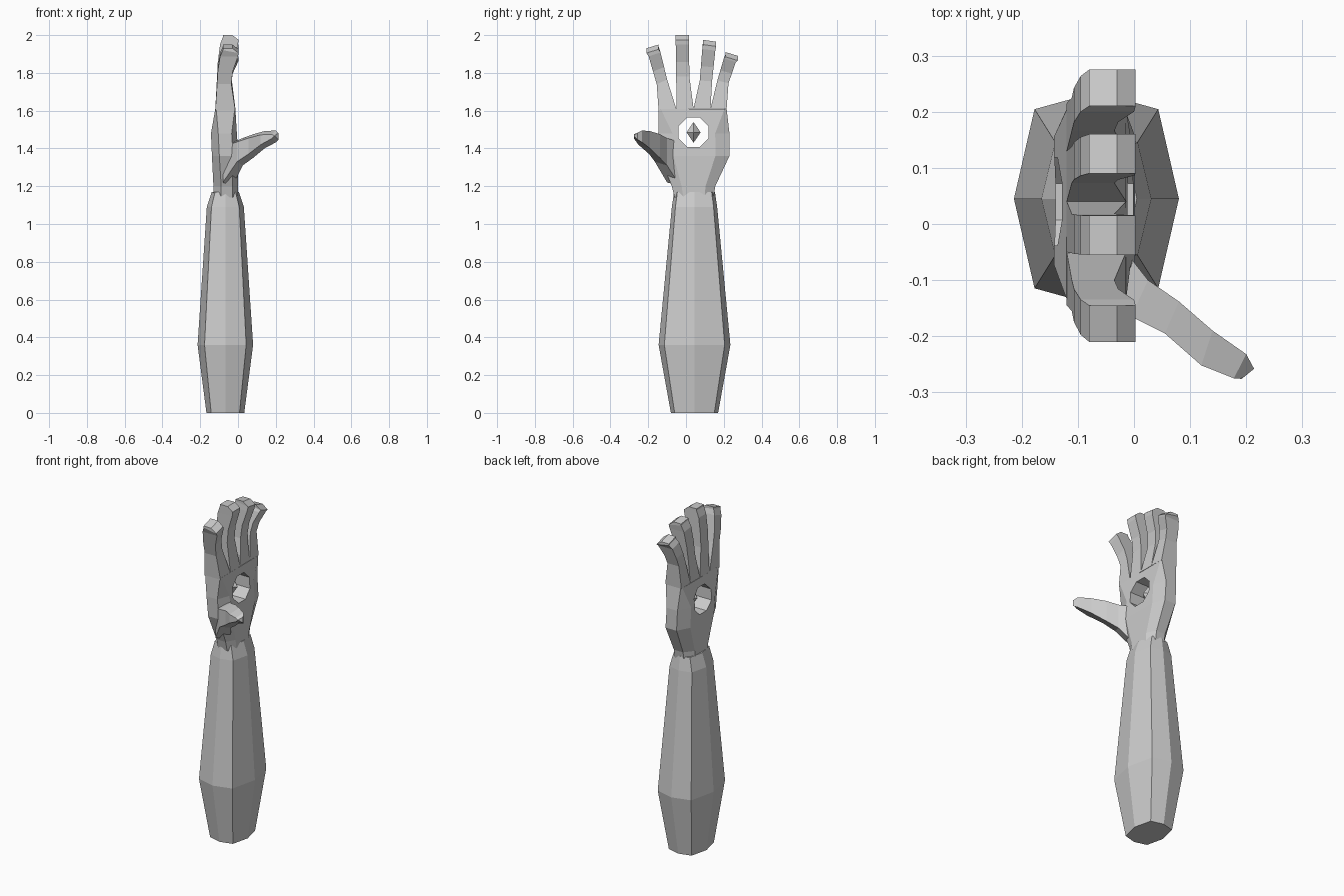
import bpy, bmesh, math
from mathutils import Matrix

if "Cube" in bpy.data.objects:
    bpy.data.objects.remove(bpy.data.objects["Cube"])


def finish(bm, name):
    bmesh.ops.recalc_face_normals(bm, faces=bm.faces)
    mesh = bpy.data.meshes.new(name)
    bm.to_mesh(mesh)
    bm.free()
    obj = bpy.data.objects.new(name, mesh)
    bpy.context.collection.objects.link(obj)
    return obj


def loft(name, rings):
    """Skin a list of equal-length point rings and cap both ends."""
    bm = bmesh.new()
    vs = [[bm.verts.new(p) for p in ring] for ring in rings]
    n = len(vs[0])
    for a, b in zip(vs, vs[1:]):
        for i in range(n):
            j = (i + 1) % n
            bm.faces.new((a[i], a[j], b[j], b[i]))
    bm.faces.new(vs[0])
    bm.faces.new(vs[-1])
    return finish(bm, name)


# Forearm: eight-sided, slightly boxy section
def arm_ring(z, rx, ry):
    unit = [(1, 0), (.75, .84), (0, 1), (-.75, .84),
            (-1, 0), (-.75, -.84), (0, -1), (.75, -.84)]
    return [(-.067 + rx * u, .045 + ry * v, z) for u, v in unit]


loft("forearm", [arm_ring(0, .1, .125), arm_ring(.36, .147, .19),
                 arm_ring(1.09, .098, .12), arm_ring(1.17, .072, .108)])


# Palm: bevelled slab, domed on the back
def palm_ring(z, y0, y1, xb, xf, bevel):
    c, w, d = (y0 + y1) / 2, (y1 - y0) / 2, xf - xb
    k = 1 - bevel
    half = [(xb, k * w), (xb + bevel * d * .7, w),
            (xf - bevel * d * .5, w), (xf, k * w)]
    return [(x, c + v, z) for x, v in half] + \
           [(x, c - v, z) for x, v in reversed(half)]


palm = loft("palm", [palm_ring(1.14, -.06, .145, -.13, 0, .45),
                     palm_ring(1.2, -.075, .155, -.13, 0, .45),
                     palm_ring(1.36, -.14, .23, -.138, .002, .4),
                     palm_ring(1.48, -.147, .23, -.143, -.006, .4),
                     palm_ring(1.61, -.145, .215, -.12, -.014, .06)])

# Hole through the palm
bm = bmesh.new()
bmesh.ops.create_cone(
    bm, cap_ends=True, segments=8, radius1=.085, radius2=.085, depth=.5,
    matrix=Matrix.Translation((-.07, .04, 1.485))
    @ Matrix.Rotation(math.pi / 2, 4, 'Y') @ Matrix.Rotation(math.pi / 8, 4, 'Z'))
cutter = finish(bm, "palm_hole_cutter")
cutter.hide_render = True
cutter.hide_viewport = True
cut = palm.modifiers.new("hole", 'BOOLEAN')
cut.operation = 'DIFFERENCE'
cut.solver = 'EXACT'
cut.object = cutter

# Small diamond floating in the hole
bm = bmesh.new()
bmesh.ops.create_cone(bm, segments=4, radius1=.037, radius2=0, depth=.055,
                      matrix=Matrix.Translation((0, 0, .0275)))
bmesh.ops.mirror(bm, geom=bm.verts[:] + bm.edges[:] + bm.faces[:],
                 axis='Z', merge_dist=.0005)
bmesh.ops.translate(bm, verts=bm.verts, vec=(-.067, .04, 1.485))
finish(bm, "diamond")

# Fingers: square section that curls toward the palm side near the tip
PROFILE = [(0, -.12, -.014), (.38, -.111, -.035), (.6, -.107, -.028),
           (.86, -.095, .0), (.94, -.088, .003), (1, -.08, -.03)]


def finger(name, base, mid, tip):
    """base, mid and tip are (y_left, z_left, y_right, z_right)."""
    rings = []
    for t, xb, xf in PROFILE:
        if t <= .38:
            a, b, s = base, mid, t / .38
        else:
            a, b, s = mid, tip, (t - .38) / .62
        y0, z0, y1, z1 = [p + (q - p) * s for p, q in zip(a, b)]
        if t == 1:
            # bevelled end: the front lip sits just below the tip
            rings.append([(.003, y0, z0 - .025), (.003, y1, z1 - .025),
                          (xb, y1, z1 - .01), (xb, y0, z0 - .01)])
        if t != .94:
            rings.append([(xf, y0, z0), (xf, y1, z1), (xb, y1, z1), (xb, y0, z0)])
    loft(name, rings)


finger("index_finger", (-.145, 1.6, -.05, 1.605), (-.155, 1.74, -.1, 1.765),
       (-.21, 1.93, -.145, 1.95))
finger("middle_finger", (-.05, 1.605, .04, 1.612), (-.052, 1.78, .018, 1.78),
       (-.055, 2, .015, 2))
finger("ring_finger", (.04, 1.612, .13, 1.612), (.073, 1.76, .138, 1.755),
       (.09, 1.975, .16, 1.965))
finger("little_finger", (.13, 1.612, .215, 1.61), (.166, 1.76, .225, 1.745),
       (.21, 1.91, .275, 1.89))

# Thumb: inner side, outer side, bottom and top heights
THUMB = [((-.03, -.03), (-.08, -.1), 1.2, 1.43),
         ((.025, -.1), (-.005, -.165), 1.31, 1.455),
         ((.08, -.138), (.055, -.195), 1.35, 1.475),
         ((.14, -.19), (.12, -.252), 1.4, 1.492),
         ((.2, -.232), (.178, -.275), 1.432, 1.495),
         ((.214, -.258), (.192, -.276), 1.447, 1.482)]
loft("thumb", [[(*a, lo), (*b, lo + .02), (*b, hi - .02), (*a, hi)]
               for a, b, lo, hi in THUMB])
